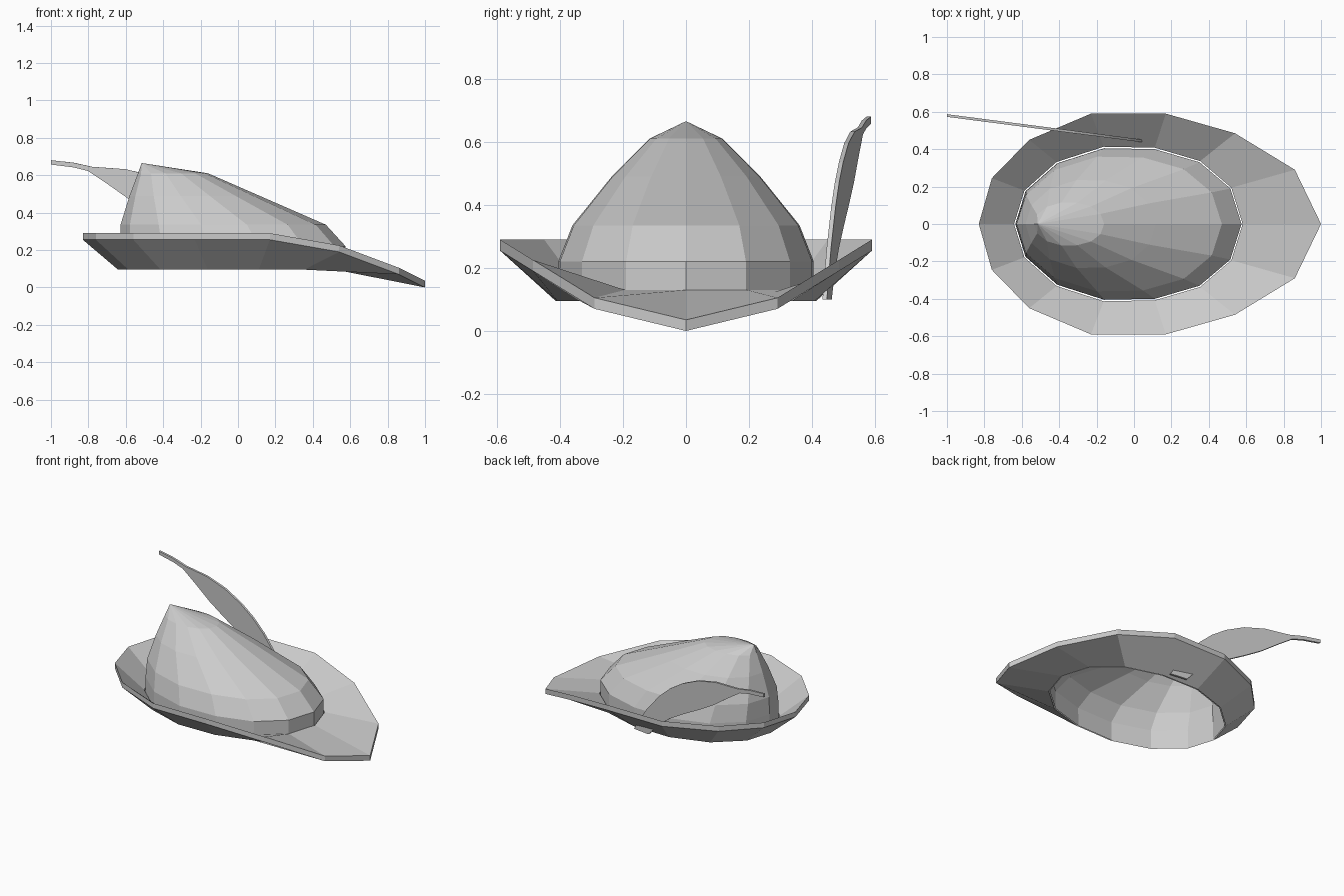
import bpy, bmesh

if "Cube" in bpy.data.objects:
    bpy.data.objects.remove(bpy.data.objects["Cube"])


def make(name, verts, faces):
    mesh = bpy.data.meshes.new(name)
    mesh.from_pydata(verts, [], faces)
    bm = bmesh.new()
    bm.from_mesh(mesh)
    bmesh.ops.recalc_face_normals(bm, faces=bm.faces)
    bm.to_mesh(mesh)
    bm.free()
    ob = bpy.data.objects.new(name, mesh)
    bpy.context.collection.objects.link(ob)
    return ob


def full_ring(half):
    """Mirror a half outline (front tip to back) across y = 0."""
    return half + [(x, -y, *r) for x, y, *r in half[-2:0:-1]]


def bridge(a, b, n):
    """Quads between two rings that start at index a and b."""
    return [(a + i, a + (i + 1) % n, b + (i + 1) % n, b + i) for i in range(n)]


N = 14
# half outlines of the head opening and of the brim's edge (x, y, underside z)
opening = [(.575, 0), (.515, .19), (.35, .33), (.11, .40),
           (-.16, .405), (-.41, .325), (-.58, .175), (-.635, 0)]
edge = [(1, 0, 0), (.86, .29, .07), (.54, .485, .19), (.17, .59, .255),
        (-.23, .59, .255), (-.56, .45, .255), (-.76, .245, .255), (-.83, 0, .255)]

# brim: upturned ring with a drooping front point
T = .035
inner = [(x * 1.01, y * 1.02, .095) for x, y in full_ring(opening)]
outer = full_ring(edge)
lift = lambda ring: [(x, y, z + T) for x, y, z in ring]
verts = inner + outer + lift(outer) + lift(inner)
faces = [f for k in range(4) for f in bridge(k * N, (k + 1) % 4 * N, N)]
make("hat_brim", verts, faces)

# crown: shrinking rings swept back to a peak (z, back x, front x, half width)
rings = [(.095, -.635, .575, .405), (.22, -.632, .575, .405), (.335, -.628, .47, .36),
         (.49, -.58, .115, .235), (.61, -.535, -.16, .115)]
verts = []
for z, back, front, half in rings:
    for x, y in full_ring(opening):
        t = (x + .635) / 1.21
        verts.append((back + t * (front - back), y / .405 * half, z))
faces = [f for k in range(len(rings) - 1) for f in bridge(k * N, (k + 1) * N, N)]
apex = len(verts)
verts.append((-.515, 0, .665))
faces += [(apex - N + i, apex - N + (i + 1) % N, apex) for i in range(N)]
make("hat_crown", verts, faces)

# feather: thin curved blade stuck through the brim (x, z of both edges)
top = [(.08, .10), (-.02, .26), (-.13, .39), (-.22, .47), (-.32, .535), (-.45, .595),
       (-.60, .632), (-.78, .645), (-.88, .667), (-1, .68)]
low = [(-.04, .10), (-.11, .18), (-.22, .265), (-.34, .335), (-.46, .40), (-.58, .47),
       (-.70, .555), (-.80, .622), (-.88, .642), (-1, .657)]
m = len(top)
verts = [(x, .45 - .13 * x, z) for x, z in top + low]
faces = [(i, i + 1, m + i + 1, m + i) for i in range(m - 1)]
feather = make("feather", verts, faces)
solid = feather.modifiers.new("thickness", 'SOLIDIFY')
solid.thickness = .014
solid.offset = 0
